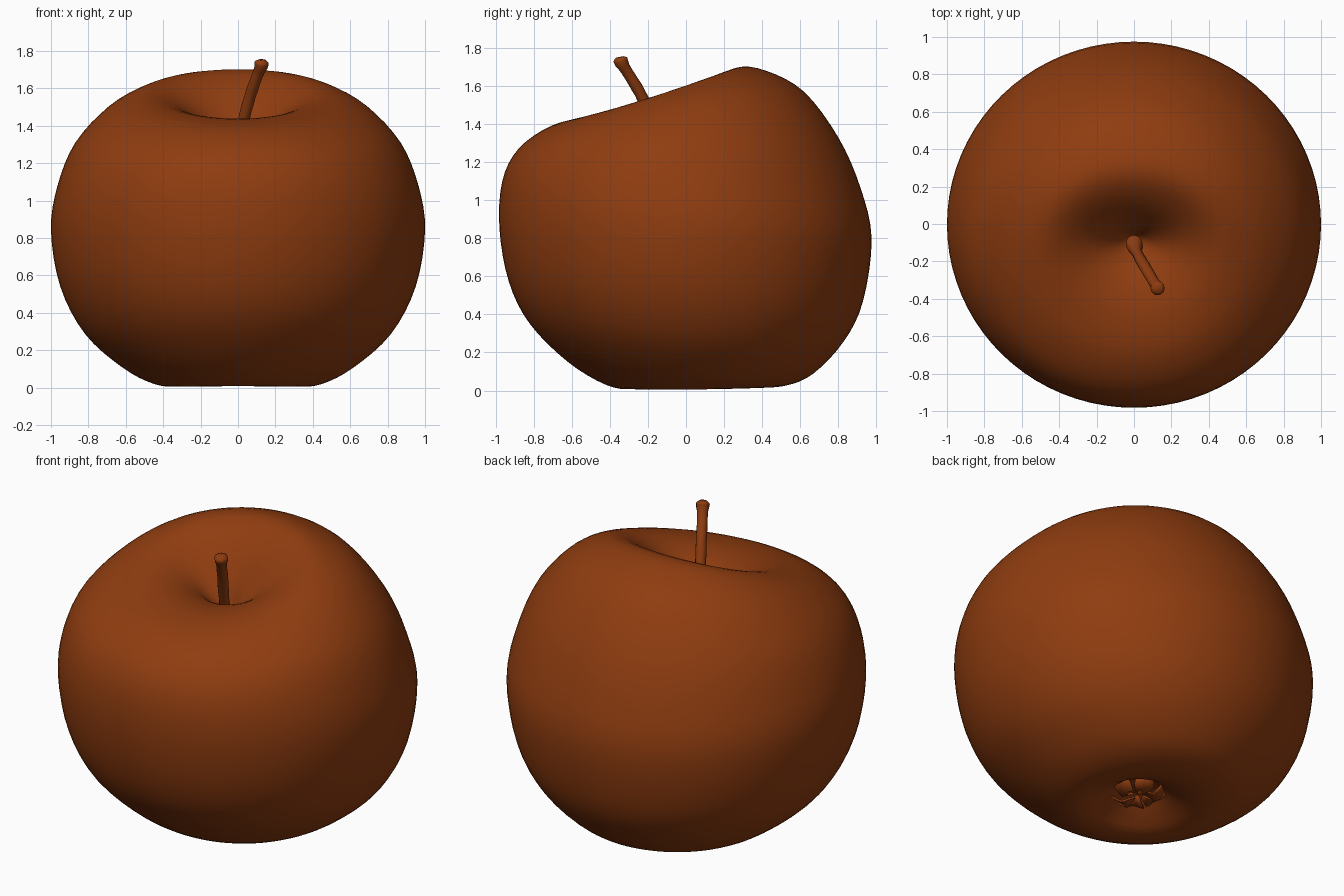
import bpy, bmesh, math, random
from mathutils import Vector

if "Cube" in bpy.data.objects:
    bpy.data.objects.remove(bpy.data.objects["Cube"])

random.seed(4)
skin = bpy.data.materials.new("russet_brown")
skin.diffuse_color = (0.275, 0.046, 0.005, 1)
skin.use_nodes = True
skin.node_tree.nodes["Principled BSDF"].inputs["Base Color"].default_value = skin.diffuse_color


def spline(keys, steps):
    """Catmull-Rom samples through a list of key tuples."""
    out = []
    for i in range(len(keys) - 1):
        a, b = keys[max(i - 1, 0)], keys[i]
        c, d = keys[i + 1], keys[min(i + 2, len(keys) - 1)]
        for s in range(steps):
            t = s / steps
            out.append([0.5 * (2 * q + (r - p) * t + (2 * p - 5 * q + 4 * r - u) * t * t
                               + (3 * q - p - 3 * r + u) * t ** 3)
                        for p, q, r, u in zip(a, b, c, d)])
    return out + [list(keys[-1])]


def loft(name, rings):
    """Skin closed rings of points and cap both ends."""
    bm = bmesh.new()
    loops = [[bm.verts.new(p) for p in ring] for ring in rings]
    n = len(loops[0])
    for a, b in zip(loops, loops[1:]):
        for i in range(n):
            j = (i + 1) % n
            bm.faces.new((a[i], a[j], b[j], b[i]))
    bm.faces.new(loops[0][::-1])
    bm.faces.new(loops[-1])
    return finish(name, bm)


def finish(name, bm):
    bmesh.ops.recalc_face_normals(bm, faces=bm.faces)
    for f in bm.faces:
        f.smooth = True
    me = bpy.data.meshes.new(name)
    bm.to_mesh(me)
    bm.free()
    me.materials.append(skin)
    ob = bpy.data.objects.new(name, me)
    bpy.context.collection.objects.link(ob)
    return ob


# Apple body: tilted rings from the bottom pit, round the outside, into the stem pit
# (half width x, front y, back y, front z, side z, back z)
KEYS = [
    (0.01, 0.03, 0.05, 0.13, 0.13, 0.13),
    (0.10, -0.06, 0.14, 0.12, 0.12, 0.12),
    (0.20, -0.17, 0.24, 0.06, 0.06, 0.06),
    (0.32, -0.28, 0.36, 0.01, 0.01, 0.02),
    (0.45, -0.42, 0.52, 0.03, 0.02, 0.025),
    (0.62, -0.62, 0.67, 0.15, 0.11, 0.09),
    (0.82, -0.82, 0.83, 0.35, 0.29, 0.26),
    (0.95, -0.93, 0.93, 0.57, 0.54, 0.47),
    (1.00, -0.98, 0.975, 0.85, 0.84, 0.80),
    (0.965, -0.965, 0.915, 1.10, 1.08, 1.07),
    (0.87, -0.88, 0.80, 1.27, 1.31, 1.33),
    (0.70, -0.71, 0.62, 1.39, 1.49, 1.57),
    (0.53, -0.52, 0.42, 1.435, 1.575, 1.68),
    (0.40, -0.36, 0.26, 1.43, 1.575, 1.695),
    (0.25, -0.24, 0.11, 1.39, 1.49, 1.59),
    (0.12, -0.17, -0.01, 1.33, 1.37, 1.41),
    (0.04, -0.13, -0.06, 1.29, 1.29, 1.29),
    (0.01, -0.11, -0.09, 1.28, 1.28, 1.28),
]
rings = []
for x, yf, yb, zf, zs, zb in spline(KEYS, 4):
    ring = []
    for k in range(80):
        c, s = math.cos(k * math.tau / 80), math.sin(k * math.tau / 80)
        z = zs + (zb - zf) / 2 * s + ((zb + zf) / 2 - zs) * s * s
        ring.append((x * c, (yf + yb) / 2 + (yb - yf) / 2 * s, max(z, 0)))
    rings.append(ring)
loft("apple_body", rings)

# Stem: slightly knobbly tube leaning to the front right, with a thick tip
STEM = [
    (0.0, -0.105, 1.26, 0.060), (0.01, -0.14, 1.33, 0.034), (0.035, -0.19, 1.45, 0.029),
    (0.065, -0.24, 1.56, 0.031), (0.10, -0.30, 1.66, 0.031), (0.122, -0.335, 1.715, 0.034),
    (0.127, -0.345, 1.74, 0.036), (0.128, -0.348, 1.752, 0.022),
]
path = spline(STEM, 3)
rings = []
for i, (x, y, z, r) in enumerate(path):
    a, b = path[max(i - 1, 0)], path[min(i + 1, len(path) - 1)]
    d = (Vector(b[:3]) - Vector(a[:3])).normalized()
    u = d.cross(Vector((0, 1, 0))).normalized()
    v = u.cross(d)
    r *= random.uniform(0.93, 1.07)
    rings.append([Vector((x, y, z)) + r * (u * math.cos(k * math.tau / 12)
                  + v * math.sin(k * math.tau / 12)) for k in range(12)])
loft("stem", rings)

# Calyx: dried curled sepals in the bottom pit
bm = bmesh.new()
for k in range(6):
    ang = k * math.tau / 6 + random.uniform(-0.2, 0.2)
    out = Vector((math.cos(ang), math.sin(ang), 0))
    side = Vector((-out.y, out.x, 0))
    rows = []
    for r, w, z in ((0.15, 0.05, 0.10), (0.13, 0.055, 0.07), (0.09, 0.04, 0.05), (0.03, 0.01, 0.065)):
        p = Vector((0, 0.04, z + random.uniform(-0.012, 0.012))) + out * r
        rows.append([bm.verts.new(p + side * (w * t) + Vector((0, 0, 0.015 * (1 - abs(t)))))
                     for t in (-1, 0, 1)])
    for a, b in zip(rows, rows[1:]):
        for i in range(2):
            bm.faces.new((a[i], a[i + 1], b[i + 1], b[i]))
sepals = finish("calyx_sepals", bm)
thick = sepals.modifiers.new("thickness", 'SOLIDIFY')
thick.thickness = 0.01
